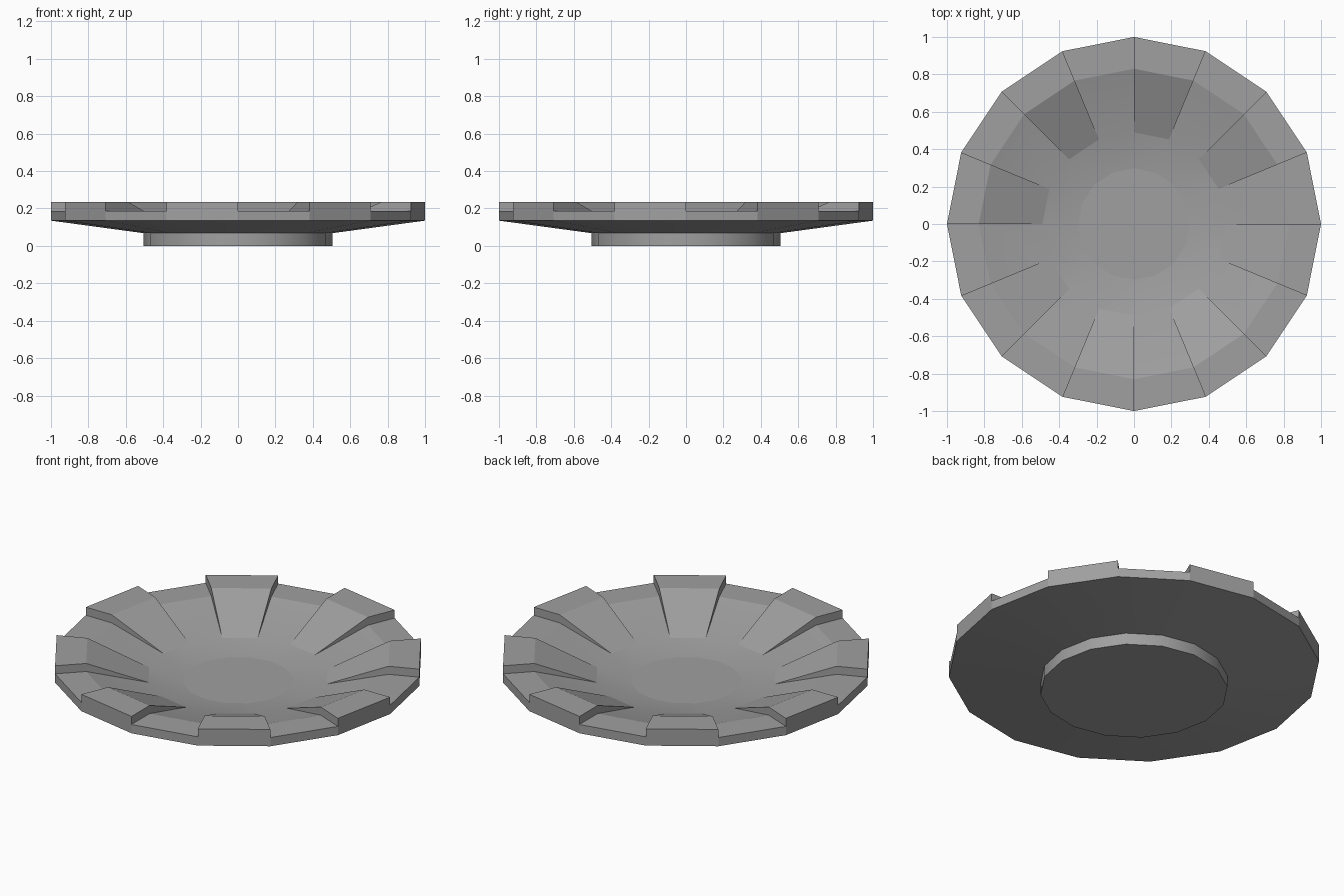
import bpy, bmesh
from math import cos, sin, pi

if "Cube" in bpy.data.objects:
    bpy.data.objects.remove(bpy.data.objects["Cube"])

SIDES = 16
FOOT_R, FOOT_Z = 0.505, 0.07
EDGE_Z, LOW_Z, HIGH_Z = 0.135, 0.187, 0.235
LIP_R = 0.83
BOWL = [(0.49, 0.095), (0.33, 0.071), (0.17, 0.056)]
CENTRE_Z = 0.05

grey = bpy.data.materials.new("plain_grey")
grey.use_nodes = True
grey.diffuse_color = (0.35, 0.35, 0.35, 1)
grey.node_tree.nodes["Principled BSDF"].inputs["Base Color"].default_value = (0.35, 0.35, 0.35, 1)


def ring(bm, r, z):
    return [bm.verts.new((r * cos(2 * pi * k / SIDES), r * sin(2 * pi * k / SIDES), z))
            for k in range(SIDES)]


def face(bm, verts, smooth=False):
    bm.faces.new(verts).smooth = smooth


def band(bm, a, b, smooth=False):
    for k in range(SIDES):
        n = (k + 1) % SIDES
        face(bm, (a[k], a[n], b[n], b[k]), smooth)


def finish(bm, name):
    bmesh.ops.recalc_face_normals(bm, faces=bm.faces)
    # smooth shading stops at flat faces and at hard corners
    for e in bm.edges:
        e.smooth = all(f.smooth for f in e.link_faces) and e.calc_face_angle(0) < 0.5
    mesh = bpy.data.meshes.new(name)
    bm.to_mesh(mesh)
    bm.free()
    mesh.materials.append(grey)
    bpy.context.collection.objects.link(bpy.data.objects.new(name, mesh))


# Dish: sloping underside, notched rim and smooth bowl with raised ribs
bm = bmesh.new()
under = ring(bm, FOOT_R, FOOT_Z - 0.002)
edge = ring(bm, 1, EDGE_Z)
out_low, out_high = ring(bm, 1, LOW_Z), ring(bm, 1, HIGH_Z)
lip_low, lip_high = ring(bm, LIP_R, LOW_Z), ring(bm, LIP_R, HIGH_Z)
bowl = [ring(bm, r, z) for r, z in BOWL]
centre = bm.verts.new((0, 0, CENTRE_Z))

face(bm, under[::-1])
band(bm, under, edge, True)
for k in range(SIDES):
    n = (k + 1) % SIDES
    raised = k % 2 == 1
    out, lip = (out_high, lip_high) if raised else (out_low, lip_low)
    if raised:
        face(bm, (edge[k], edge[n], out_low[n], out_high[n], out_high[k], out_low[k]))
    else:
        face(bm, (edge[k], edge[n], out_low[n], out_low[k]))
    face(bm, (out[k], out[n], lip[n], lip[k]))
    face(bm, (lip[k], lip[n], bowl[0][n], bowl[0][k]), not raised)
    # side of the rib, tapering into the bowl
    face(bm, (out_low[k], out_high[k], lip_high[k], lip_low[k]))
    face(bm, (lip_low[k], lip_high[k], bowl[0][k]))
    face(bm, (bowl[-1][k], bowl[-1][n], centre), True)
for a, b in zip(bowl, bowl[1:]):
    band(bm, a, b, True)
finish(bm, "dish")

# Foot: short round base
bm = bmesh.new()
bottom, top = ring(bm, FOOT_R, 0), ring(bm, FOOT_R, FOOT_Z)
band(bm, bottom, top, True)
face(bm, bottom[::-1])
finish(bm, "foot")
